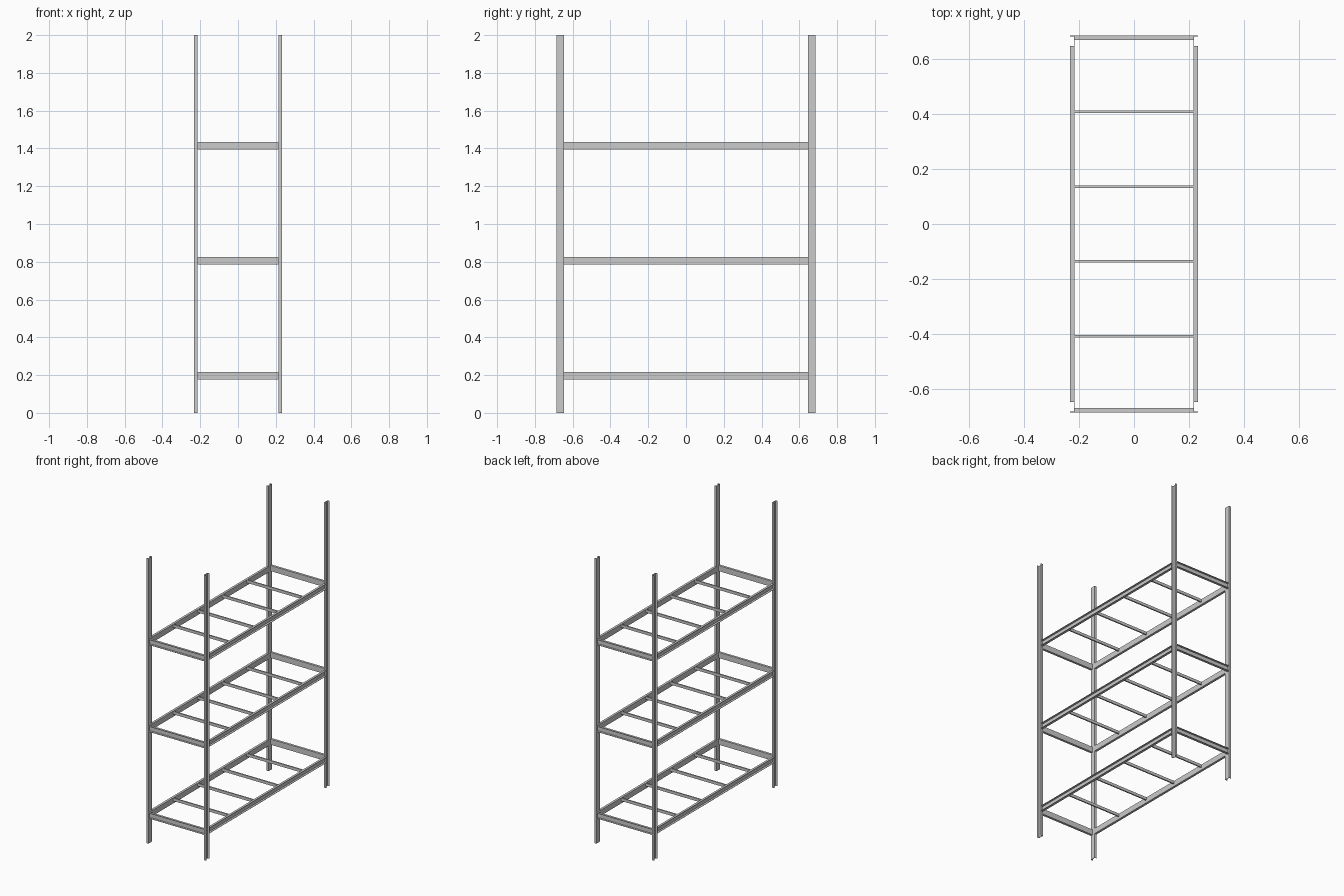
import bpy, bmesh
from mathutils import Vector

if "Cube" in bpy.data.objects:
    bpy.data.objects.remove(bpy.data.objects["Cube"])

W, D, T = 0.039, 0.0165, 0.0022      # channel height, flange depth, wall thickness
X_IN, X_OUT = 0.2155, 0.232          # web plane and outer plane of the long sides
Y_OUT = 0.685                        # outer plane of the short ends
SHELVES = (0.197, 0.805, 1.414)      # shelf centre heights


def solid(name, profile, start, along, u, v):
    """Extrude a 2D profile (axes u, v) from start by the vector along."""
    start, along, u, v = map(Vector, (start, along, u, v))
    bm = bmesh.new()
    face = bm.faces.new([bm.verts.new(start + u * a + v * b) for a, b in profile])
    out = bmesh.ops.extrude_face_region(bm, geom=[face])
    moved = [g for g in out["geom"] if isinstance(g, bmesh.types.BMVert)]
    bmesh.ops.translate(bm, vec=along, verts=moved)
    bmesh.ops.recalc_face_normals(bm, faces=bm.faces)
    mesh = bpy.data.meshes.new(name)
    bm.to_mesh(mesh)
    bm.free()
    obj = bpy.data.objects.new(name, mesh)
    bpy.context.collection.objects.link(obj)
    return obj


# C-shaped channel: web at v = 0, flanges reaching out to v = D
h = W / 2
channel = [(-h, 0), (h, 0), (h, D), (h - T, D), (h - T, T),
           (-h + T, T), (-h + T, D), (-h, D)]
# small solid bar, top flush with the frame
bar = [(-0.0045, h - 0.02), (0.0045, h - 0.02), (0.0045, h), (-0.0045, h)]

# Four upright posts, open side facing outward
for sx in (-1, 1):
    for sy in (-1, 1):
        solid("corner_post", channel, (sx * X_IN, sy * (Y_OUT - h), 0),
              (0, 0, 2), (0, 1, 0), (sx, 0, 0))

for z in SHELVES:
    for s in (-1, 1):
        # Long side rail between the posts
        y = Y_OUT - W
        solid("side_rail", channel, (s * X_IN, -y, z), (0, 2 * y, 0),
              (0, 0, 1), (s, 0, 0))
        # Short end rail
        solid("end_rail", channel, (-X_IN, s * (Y_OUT - D), z), (2 * X_IN, 0, 0),
              (0, 0, 1), (0, s, 0))
    # Cross bars carrying the shelf
    for i in range(4):
        solid("cross_bar", bar, (-X_IN, (i - 1.5) * 0.2725, z), (2 * X_IN, 0, 0),
              (0, 1, 0), (0, 0, 1))
